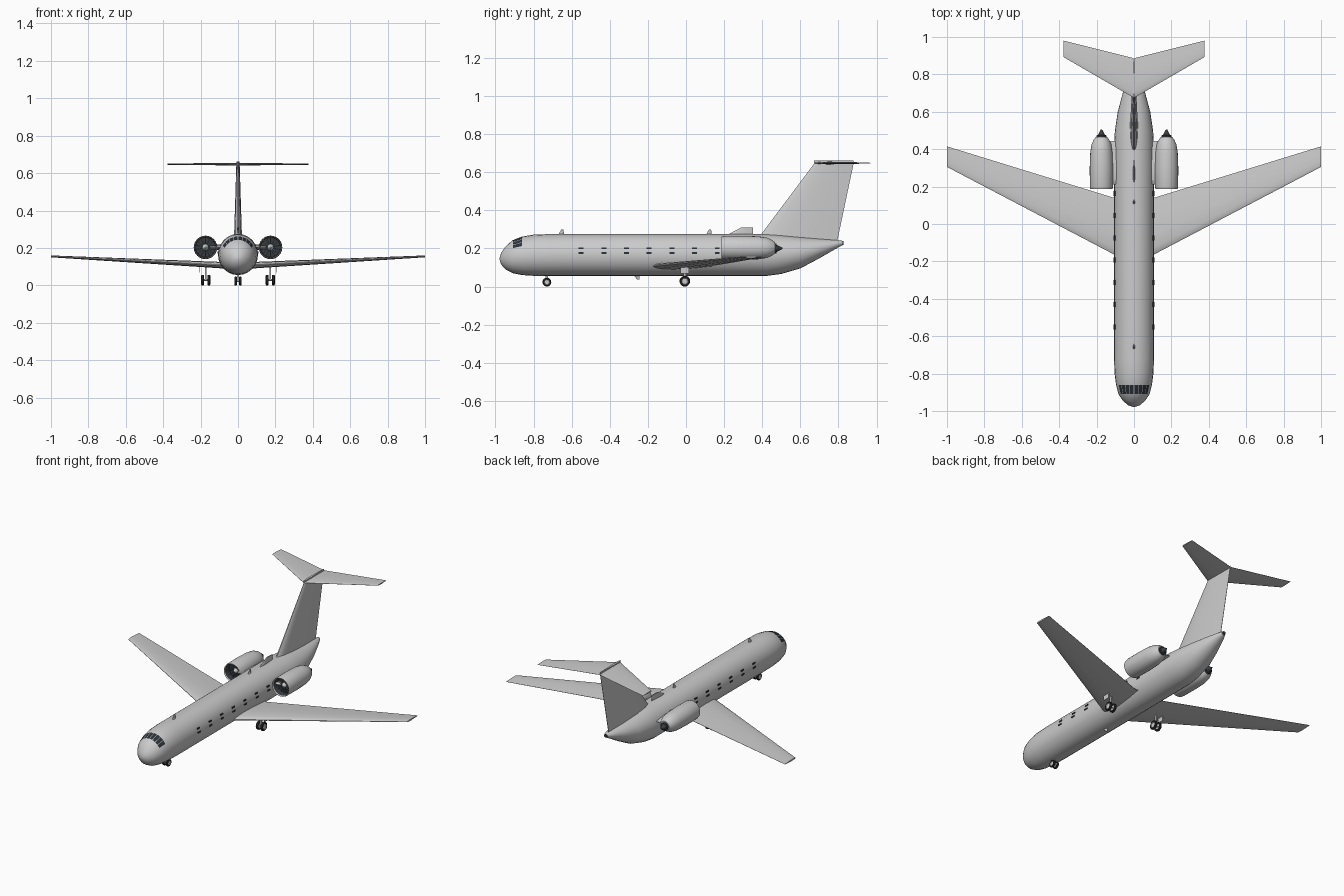
import bpy, bmesh
from math import sin, cos, pi, radians, hypot
from mathutils import Vector, Matrix

cube = bpy.data.objects.get("Cube")
if cube:
    bpy.data.objects.remove(cube, do_unlink=True)


def material(name, r, g, b):
    m = bpy.data.materials.new(name)
    m.use_nodes = True
    m.diffuse_color = (r, g, b, 1)
    bsdf = m.node_tree.nodes["Principled BSDF"]
    bsdf.inputs["Base Color"].default_value = (r, g, b, 1)
    bsdf.inputs["Roughness"].default_value = 0.6
    return m


BODY = material("body grey", 0.6, 0.6, 0.6)
GLASS = material("dark glass", 0.025, 0.032, 0.042)
DARK = material("engine dark", 0.04, 0.045, 0.05)
SLATE = material("fan slate", 0.1, 0.12, 0.14)
TYRE = material("tyre black", 0.025, 0.025, 0.025)


def finish(name, bm, mats, mirror=False, angle=35):
    """Turn a bmesh into a shaded object, mirrored across x if wanted."""
    bmesh.ops.recalc_face_normals(bm, faces=bm.faces)
    me = bpy.data.meshes.new(name)
    bm.to_mesh(me)
    bm.free()
    for m in mats:
        me.materials.append(m)
    me.shade_smooth()
    me.set_sharp_from_angle(angle=radians(angle))
    ob = bpy.data.objects.new(name, me)
    bpy.context.collection.objects.link(ob)
    if mirror:
        ob.modifiers.new("Mirror", 'MIRROR')
    return ob


def loft(bm, rings):
    """Skin a row of equal point rings and cap both ends."""
    rows = [[bm.verts.new(p) for p in ring] for ring in rings]
    n = len(rows[0])
    for a, b in zip(rows, rows[1:]):
        for i in range(n):
            j = (i + 1) % n
            bm.faces.new((a[i], a[j], b[j], b[i]))
    bm.faces.new(rows[0])
    bm.faces.new(rows[-1])


def ring_y(y, cx, cz, rx, rz, n=24):
    return [Vector((cx + rx * cos(2 * pi * i / n), y, cz + rz * sin(2 * pi * i / n)))
            for i in range(n)]


def ring_x(x, cy, cz, r, n=20):
    return [Vector((x, cy + r * cos(2 * pi * i / n), cz + r * sin(2 * pi * i / n)))
            for i in range(n)]


def box(bm, centre, size, turn=Matrix()):
    bmesh.ops.create_cube(bm, size=1, matrix=Matrix.Translation(centre) @ turn
                          @ Matrix.Diagonal((*size, 1)))


FOIL = [(0, 0.12), (0.03, 0.45), (0.12, 0.8), (0.35, 1), (0.7, 0.6), (1, 0.06)]


def foil(lead, chord, thick, axis):
    """Airfoil outline running back from the leading edge point."""
    lead, axis = Vector(lead), Vector(axis) * thick / 2
    outline = FOIL + [(t, -h) for t, h in reversed(FOIL)]
    return [lead + Vector((0, t * chord, 0)) + axis * h for t, h in outline]


# Fuselage: side and plan outlines per station, cockpit panes inset
STATIONS = [  # y, bottom, top, half width
    (-0.978, 0.140, 0.150, 0.005), (-0.97, 0.115, 0.178, 0.03),
    (-0.945, 0.088, 0.212, 0.06), (-0.91, 0.07, 0.243, 0.083),
    (-0.86, 0.06, 0.262, 0.096), (-0.8, 0.056, 0.272, 0.104),
    (-0.72, 0.055, 0.275, 0.107), (0.42, 0.055, 0.275, 0.107),
    (0.5, 0.066, 0.27, 0.102), (0.6, 0.095, 0.26, 0.087),
    (0.7, 0.148, 0.251, 0.06), (0.79, 0.2, 0.243, 0.028),
    (0.82, 0.216, 0.24, 0.013)]
bm = bmesh.new()
loft(bm, [ring_y(y, 0, (b + t) / 2, w, (t - b) / 2) for y, b, t, w in STATIONS])
bmesh.ops.recalc_face_normals(bm, faces=bm.faces)
panes = [f for f in bm.faces if -0.91 < f.calc_center_median().y < -0.86
         and f.calc_center_median().z > 0.2]
bmesh.ops.inset_individual(bm, faces=panes, thickness=0.002)
for f in panes:
    f.material_index = 1
finish("fuselage", bm, [BODY, GLASS])

# Tail exhaust
bm = bmesh.new()
loft(bm, [ring_y(y, 0, 0.229, r, r, 12) for y, r in ((0.81, 0.012), (0.826, 0.01))])
finish("tail_exhaust", bm, [DARK])

# Cabin windows: two rows of thin plates on each side
bm = bmesh.new()
for i in range(7):
    for x, z in ((0.1015, 0.2), (0.106, 0.176)):
        box(bm, (x, -0.55 + 0.119 * i, z), (0.006, 0.026, 0.009))
finish("cabin_windows", bm, [GLASS], mirror=True)

# Wings and tailplane
bm = bmesh.new()
loft(bm, [foil((0.04, -0.198, 0.106), 0.36, 0.038, (0, 0, 1)),
          foil((0.107, -0.163, 0.109), 0.303, 0.034, (0, 0, 1)),
          foil((1, 0.305, 0.155), 0.11, 0.01, (0, 0, 1))])
finish("wings", bm, [BODY], mirror=True)

bm = bmesh.new()
loft(bm, [foil((0.002, 0.675, 0.648), 0.212, 0.014, (0, 0, 1)),
          foil((0.378, 0.893, 0.648), 0.088, 0.007, (0, 0, 1))])
finish("tailplane", bm, [BODY], mirror=True)

# Tail fin and the ridge on top of it
bm = bmesh.new()
loft(bm, [foil((0, 0.365, 0.235), 0.428, 0.044, (1, 0, 0)),
          foil((0, 0.675, 0.648), 0.205, 0.018, (1, 0, 0))])
finish("tail_fin", bm, [BODY])
bm = bmesh.new()
loft(bm, [foil((0, 0.672, z), 0.208, 0.014, (1, 0, 0)) for z in (0.64, 0.661)])
finish("fin_ridge", bm, [BODY])

# Antenna blades and dorsal intake: lead y, base z, chord, tip lead, tip z, tip chord
BLADES = {
    "front_antenna": (-0.67, 0.272, 0.03, -0.655, 0.298, 0.012),
    "rear_antenna": (0.105, 0.272, 0.03, 0.12, 0.298, 0.012),
    "belly_antenna": (-0.275, 0.06, 0.03, -0.255, 0.036, 0.012),
    "dorsal_fairing": (0.215, 0.27, 0.135, 0.29, 0.31, 0.063)}
for name, (y, z, c, ty, tz, tc) in BLADES.items():
    bm = bmesh.new()
    loft(bm, [foil((0, y, z), c, 0.012, (1, 0, 0)), foil((0, ty, tz), tc, 0.008, (1, 0, 0))])
    finish(name, bm, [BODY])

# Engine nacelles: hollow intake, dark inside
EX, EZ = 0.174, 0.203
NACELLE = [(0.235, 0.053), (0.194, 0.055), (0.187, 0.059), (0.2, 0.062), (0.3, 0.063),
           (0.38, 0.06), (0.425, 0.053), (0.45, 0.042), (0.466, 0.03)]
bm = bmesh.new()
loft(bm, [ring_y(y, EX, EZ, r, r) for y, r in NACELLE])
for f in bm.faces:
    c = f.calc_center_median()
    f.material_index = int(c.y < 0.25 and hypot(c.x - EX, c.z - EZ) < 0.056)
finish("engine_nacelles", bm, [BODY, DARK], mirror=True)

bm = bmesh.new()
for i in range(14):
    turn = Matrix.Rotation(2 * pi * i / 14, 4, 'Y') @ Matrix.Translation((0, 0, 0.034))
    box(bm, (EX, 0.226, EZ), (0.006, 0.004, 0.034), turn)
finish("fan_blades", bm, [SLATE], mirror=True)

bm = bmesh.new()
loft(bm, [ring_y(y, EX, EZ, r, r, 16) for y, r in ((0.236, 0.018), (0.22, 0.014), (0.207, 0.003))])
finish("fan_spinners", bm, [BODY], mirror=True)

bm = bmesh.new()
loft(bm, [ring_y(y, EX, EZ - 0.003, r, r, 16)
          for y, r in ((0.45, 0.026), (0.474, 0.026), (0.476, 0.019), (0.506, 0.003))])
finish("exhaust_cones", bm, [DARK], mirror=True)

# Pylons joining the engines to the body
bm = bmesh.new()
loft(bm, [foil((x, 0.21, EZ), 0.235, 0.03, (0, 0, 1)) for x in (0.07, 0.15)])
finish("engine_pylons", bm, [BODY], mirror=True)


# Landing gear: tyres with pale hubs, axle and strut
def wheel(bm, x, y, r, half):
    prof = [(-0.6, 0.55), (-1, 0.62), (-1, 0.85), (-0.6, 1), (0.6, 1), (1, 0.85),
            (1, 0.62), (0.6, 0.55)]
    loft(bm, [ring_x(x + half * t, y, r, r * s) for t, s in prof])
    for f in bm.faces:
        c = f.calc_center_median()
        f.material_index = int(hypot(c.y - y, c.z - r) < 0.61 * r)


def gear(name, xs, y, r, half, top, mirror):
    bm = bmesh.new()
    for x in xs:
        wheel(bm, x, y, r, half)
    finish(name + "_wheels", bm, [TYRE, BODY], mirror)
    bm = bmesh.new()
    mid = sum(xs) / len(xs)
    loft(bm, [ring_x(x, y, r, 0.005, 10) for x in (xs[0], xs[-1])])
    box(bm, (mid, y, (r + top) / 2), (0.009, 0.012, top - r))
    finish(name + "_strut", bm, [BODY], mirror)


gear("nose_gear", (-0.013, 0.013), -0.73, 0.023, 0.007, 0.07, False)
gear("main_gear", (0.156, 0.189), -0.006, 0.028, 0.008, 0.11, True)

# Main gear doors
bm = bmesh.new()
box(bm, (0.208, -0.006, 0.085), (0.003, 0.045, 0.032))
finish("gear_doors", bm, [BODY], mirror=True)
